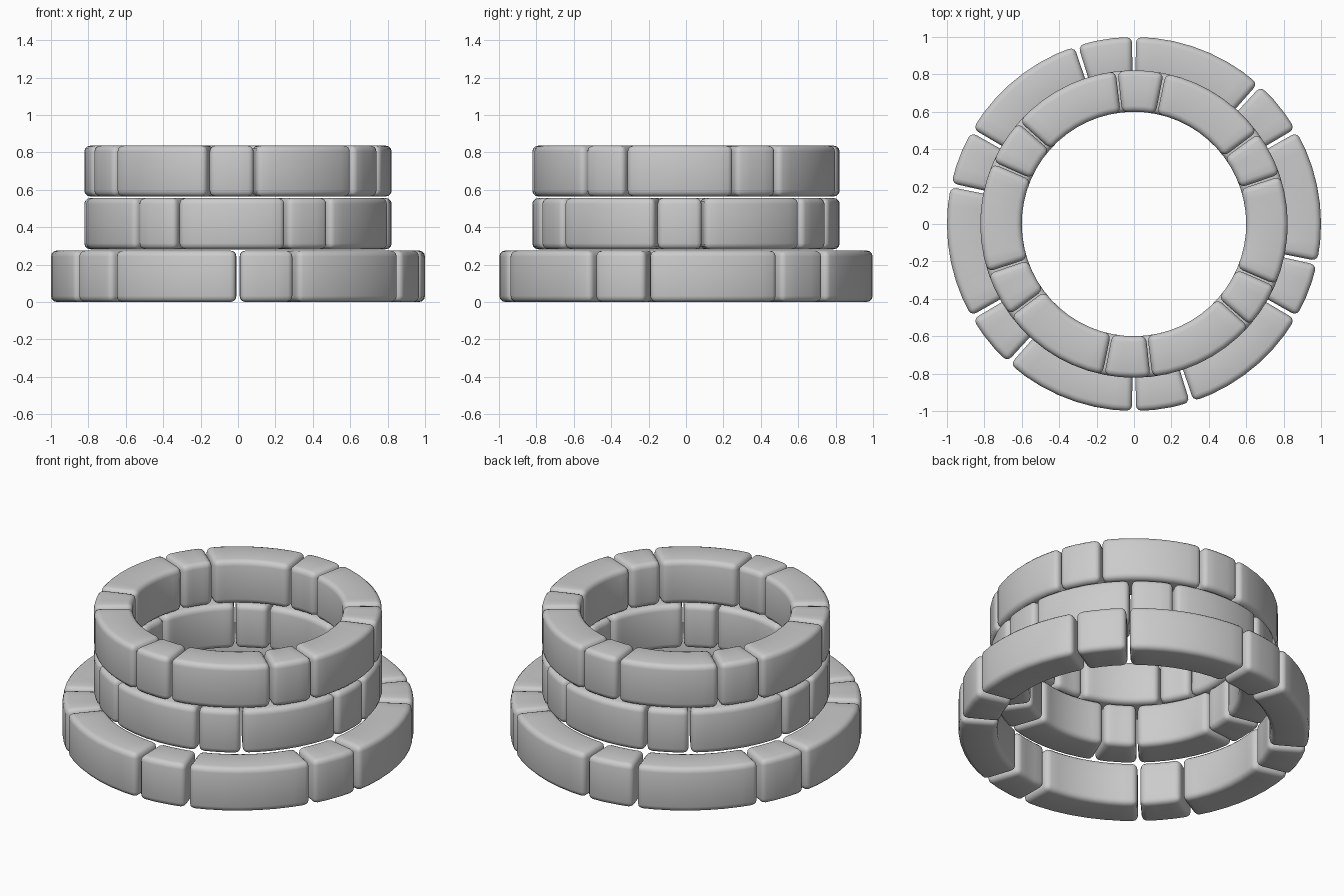
import bpy, bmesh
from math import radians, cos, sin

if "Cube" in bpy.data.objects:
    bpy.data.objects.remove(bpy.data.objects["Cube"])


def stone(name, a0, a1, r_in, r_out, z0, z1):
    """Curved stone block: a cross-section swept through an arc, then rounded."""
    steps = max(3, round((a1 - a0) / 6))
    bm = bmesh.new()
    rings = []
    for i in range(steps + 1):
        a = radians(a0 + (a1 - a0) * i / steps)
        rings.append([bm.verts.new((r * cos(a), r * sin(a), z))
                      for r, z in ((r_in, z0), (r_out, z0), (r_out, z1), (r_in, z1))])
    for p, q in zip(rings, rings[1:]):
        for j in range(4):
            k = (j + 1) % 4
            bm.faces.new((p[j], p[k], q[k], q[j]))
    bm.faces.new(rings[0])
    bm.faces.new(rings[-1][::-1])
    bmesh.ops.recalc_face_normals(bm, faces=bm.faces)
    # round the real corners only, not the arc divisions
    edges = [e for e in bm.edges if e.calc_face_angle() > radians(40)]
    bmesh.ops.bevel(bm, geom=edges, offset=0.032, offset_type='OFFSET',
                    segments=3, profile=0.5, affect='EDGES', clamp_overlap=True)
    for f in bm.faces:
        f.smooth = True
    me = bpy.data.meshes.new(name)
    bm.to_mesh(me)
    bm.free()
    me.set_sharp_from_angle(angle=radians(35))
    ob = bpy.data.objects.new(name, me)
    bpy.context.collection.objects.link(ob)


# course name, start angle of first short stone, inner/outer radius, z range, half joint (deg)
courses = (
    ("bottom_course", 30.0, 0.78, 1.0, 0.0, 0.275, 0.6),
    ("middle_course", 48.5, 0.60, 0.822, 0.282, 0.556, 0.4),
    ("top_course", 18.5, 0.60, 0.822, 0.564, 0.836, 0.4),
)

# each course alternates six short and six long stones
for name, start, r_in, r_out, z0, z1, gap in courses:
    for k in range(6):
        a = start + 60 * k
        stone(f"{name}_short_stone_{k}", a + gap, a + 18 - gap, r_in, r_out, z0, z1)
        stone(f"{name}_long_stone_{k}", a + 18 + gap, a + 60 - gap, r_in, r_out, z0, z1)
